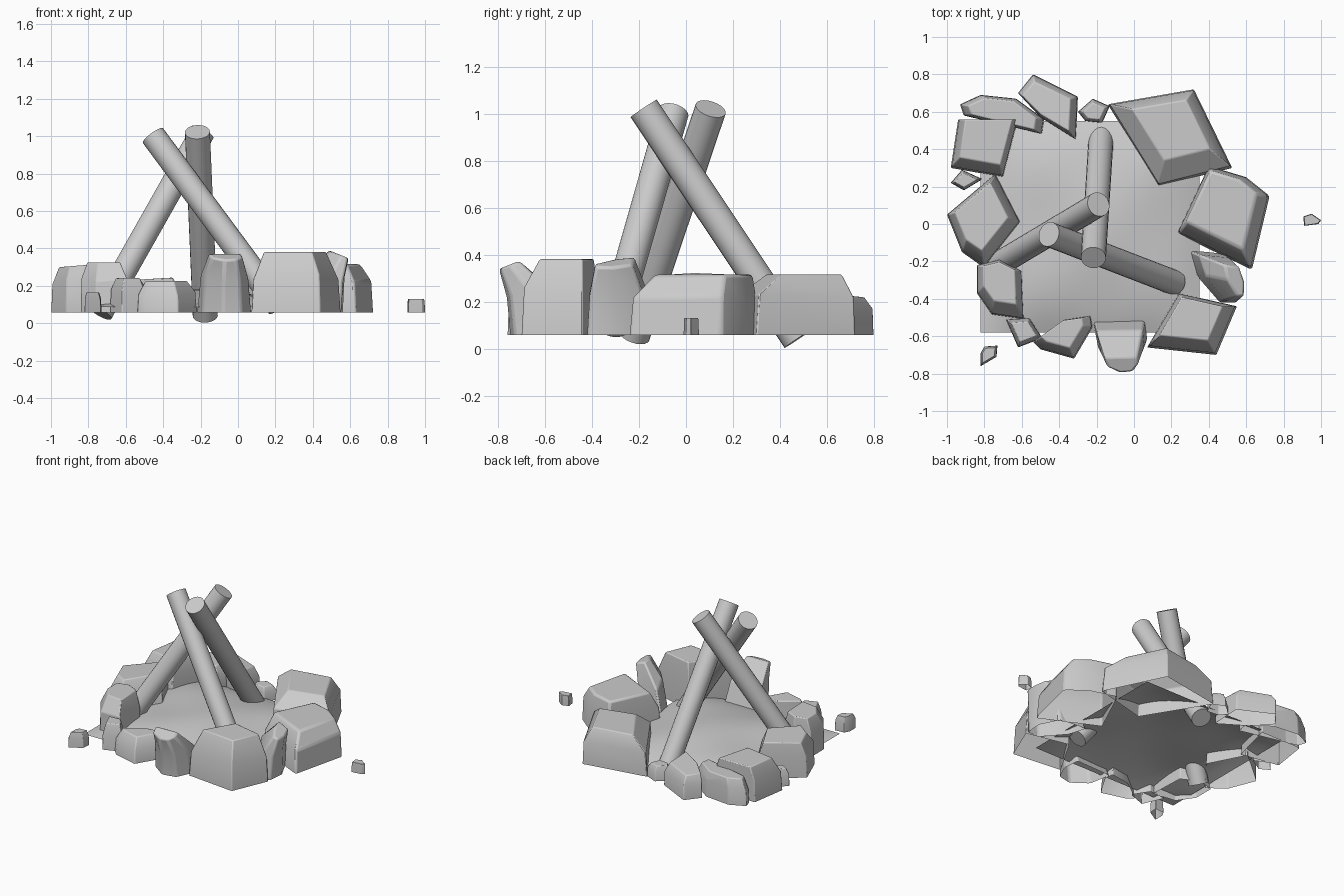
import bpy, bmesh, math, random
from mathutils import Vector

random.seed(4)
BASE = 0.058


def finish(name, bm, bevel=0.0):
    bmesh.ops.recalc_face_normals(bm, faces=bm.faces)
    me = bpy.data.meshes.new(name)
    bm.to_mesh(me)
    bm.free()
    ob = bpy.data.objects.new(name, me)
    bpy.context.collection.objects.link(ob)
    if bevel:
        m = ob.modifiers.new("soft_edges", 'BEVEL')
        m.width, m.segments, m.limit_method = bevel, 2, 'ANGLE'
    bpy.ops.object.select_all(action='DESELECT')
    ob.select_set(True)
    bpy.context.view_layer.objects.active = ob
    bpy.ops.object.shade_smooth_by_angle(angle=math.radians(30))
    return ob


def rock(name, outline, top, scale=(0.68, 0.68), shift=(0, 0), tilt=(0, 0), bevel=0.006, shoulder=(0.14, 0.6)):
    """Open-bottomed stone: upright wall, sloping shoulder, flat top."""
    pts = [Vector(p) for p in outline]
    c = sum(pts, Vector((0, 0))) / len(pts)
    bm = bmesh.new()
    rings = []
    for t, h in ((0, 0), shoulder, (1, 1)):
        ring = []
        for p in pts:
            d = p - c
            e = Vector((d.x * (1 + (scale[0] - 1) * t), d.y * (1 + (scale[1] - 1) * t)))
            q = c + e + Vector(shift) * t
            z = BASE + (top - BASE) * h + t * e.dot(Vector(tilt))
            if 0 < t < 1:
                z += random.uniform(-0.1, 0.1) * (top - BASE)
            ring.append(bm.verts.new((q.x, q.y, z)))
        rings.append(ring)
    n = len(pts)
    for lo, hi in zip(rings, rings[1:]):
        for i in range(n):
            j = (i + 1) % n
            bm.faces.new((lo[i], lo[j], hi[j], hi[i]))
    bm.faces.new(rings[-1])
    finish(name, bm, bevel)


def log(name, top, bottom, r=0.067):
    a, b = Vector(top), Vector(bottom)
    bm = bmesh.new()
    bmesh.ops.create_cone(bm, cap_ends=True, segments=20, radius1=r, radius2=r, depth=(a - b).length)
    ob = finish(name, bm)
    ob.location = (a + b) / 2
    ob.rotation_euler = (a - b).to_track_quat('Z', 'Y').to_euler()


# Leaning logs
log("log_back", (-0.217, -0.18, 1.022), (-0.175, 0.475, 0.04))
log("log_left", (-0.19, 0.105, 1.02), (-0.735, -0.22, 0.055))
log("log_right", (-0.455, -0.055, 1.003), (0.22, -0.315, 0.09))

# Low mound of ash, an open sheet
bm = bmesh.new()
bmesh.ops.create_grid(bm, x_segments=20, y_segments=20, size=1)
for v in bm.verts:
    u, w = v.co.x, v.co.y
    dome = (1 - abs(u) ** 3) * (1 - abs(w) ** 3)
    v.co = (-0.235 + 0.585 * u, -0.015 + 0.565 * w,
            0.085 + dome * (0.085 + 0.012 * math.sin(5 * u + 1) * math.cos(4 * w)))
finish("ash_mound", bm)

# Ring of stones, counter-clockwise from the back right
rock("stone_back_right", [(-0.14, 0.64), (0.32, 0.72), (0.525, 0.30), (0.13, 0.20)], 0.315, (0.62, 0.62), (0.0, 0.04), shoulder=(0.1, 0.7))
rock("stone_back_small", [(-0.30, 0.60), (-0.22, 0.67), (-0.13, 0.63), (-0.17, 0.54), (-0.26, 0.55)], 0.16, bevel=0.004)
rock("stone_back", [(-0.62, 0.70), (-0.54, 0.80), (-0.30, 0.68), (-0.31, 0.45), (-0.50, 0.57)], 0.23, (0.8, 0.75), (-0.01, 0.0), (0, -0.1), shoulder=(0.1, 0.65))
rock("stone_back_left", [(-0.93, 0.64), (-0.82, 0.69), (-0.63, 0.67), (-0.48, 0.56), (-0.49, 0.48), (-0.91, 0.58)], 0.24, (0.8, 0.8))
rock("stone_left_back", [(-0.98, 0.30), (-0.94, 0.56), (-0.62, 0.56), (-0.70, 0.25)], 0.30, (0.78, 0.78), (0.01, 0.03))
rock("stone_left_small", [(-0.98, 0.22), (-0.92, 0.29), (-0.81, 0.24), (-0.91, 0.18)], 0.18, bevel=0.004)
rock("stone_left", [(-1.0, 0.05), (-0.74, 0.27), (-0.605, 0.01), (-0.80, -0.235), (-0.92, -0.15)], 0.31, (0.72, 0.72), (-0.01, 0.03), (0.08, 0))
rock("stone_left_front", [(-0.84, -0.22), (-0.72, -0.19), (-0.60, -0.25), (-0.59, -0.51), (-0.76, -0.485), (-0.84, -0.37)], 0.325, (0.7, 0.7), (0.0, 0.03), shoulder=(0.1, 0.6))
rock("stone_front_small", [(-0.685, -0.51), (-0.56, -0.50), (-0.49, -0.61), (-0.62, -0.66)], 0.24, bevel=0.005)
rock("stone_front_left", [(-0.54, -0.63), (-0.37, -0.51), (-0.23, -0.49), (-0.22, -0.55), (-0.32, -0.72), (-0.50, -0.67)], 0.225, (0.7, 0.7), (-0.01, 0.02))
rock("stone_front", [(-0.22, -0.51), (0.06, -0.50), (0.07, -0.62), (0.02, -0.73), (-0.08, -0.75), (-0.19, -0.67)], 0.355, (0.62, 0.35), (0, -0.125), (0, 0.4), 0.012, (0.3, 0.6))
rock("stone_front_right", [(0.07, -0.66), (0.24, -0.37), (0.55, -0.44), (0.44, -0.70)], 0.38, (0.7, 0.7), (-0.01, 0.03))
rock("stone_right_small", [(0.29, -0.14), (0.49, -0.16), (0.56, -0.30), (0.55, -0.42), (0.46, -0.42), (0.33, -0.27)], 0.365, (0.4, 0.6), (0.10, -0.02), (-0.4, 0), 0.012, (0.3, 0.6))
rock("stone_right", [(0.23, -0.05), (0.40, 0.31), (0.60, 0.25), (0.725, 0.15), (0.63, -0.245)], 0.315, (0.76, 0.76), (-0.02, 0.03), bevel=0.014)

# Stray pebbles
rock("pebble_right", [(0.905, 0.04), (0.95, 0.055), (1.0, 0.02), (0.985, 0.0), (0.91, -0.01)], 0.13, (0.92, 0.92), bevel=0.002)
rock("pebble_front", [(-0.82, -0.69), (-0.80, -0.655), (-0.73, -0.65), (-0.735, -0.71), (-0.82, -0.76)], 0.165, (0.75, 0.75), bevel=0.002)
